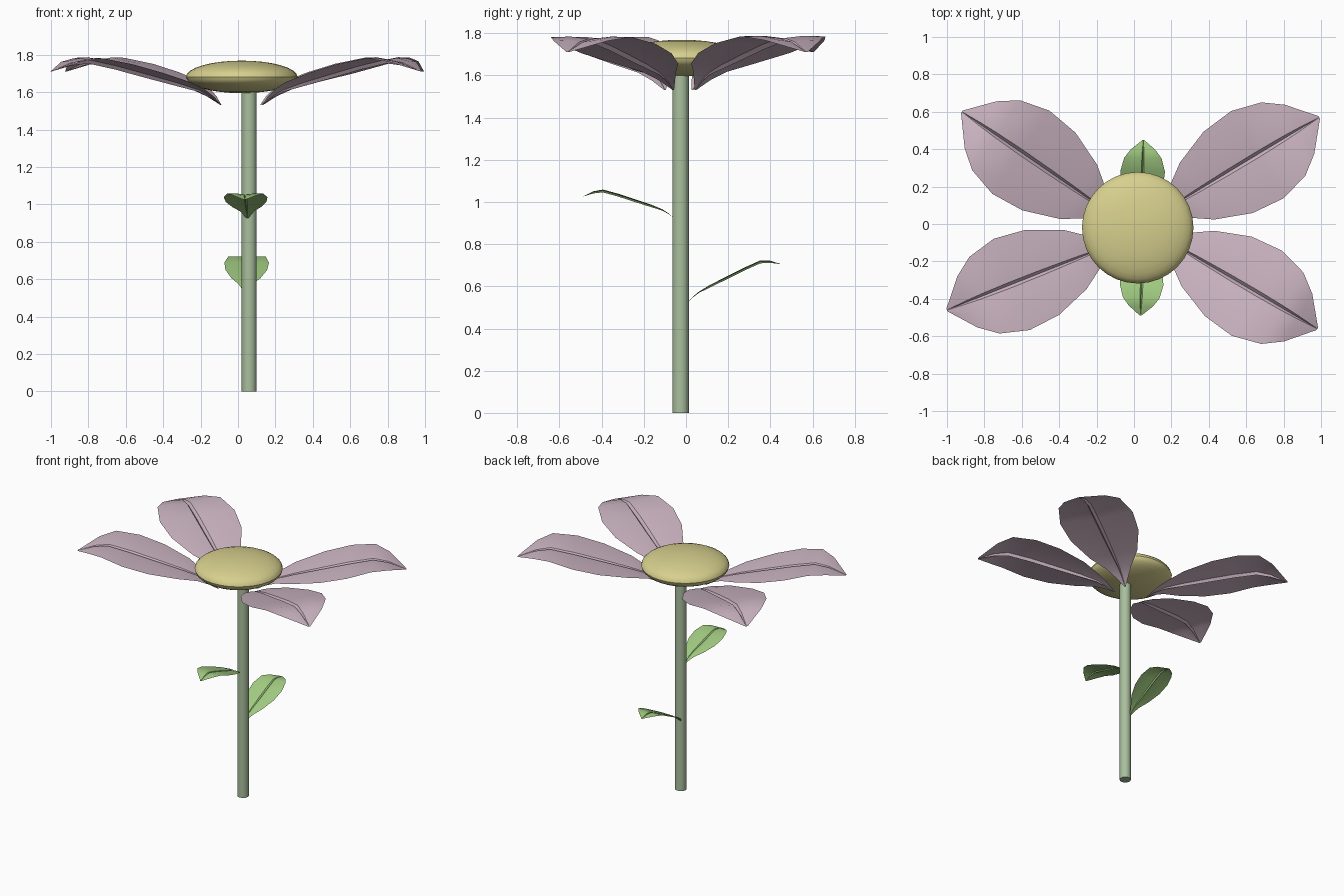
import bpy, math
from mathutils import Vector

if "Cube" in bpy.data.objects:
    bpy.data.objects.remove(bpy.data.objects["Cube"])


def material(name, rgb):
    m = bpy.data.materials.new(name)
    m.diffuse_color = (*rgb, 1)
    m.use_nodes = True
    m.node_tree.nodes["Principled BSDF"].inputs["Base Color"].default_value = m.diffuse_color
    return m


MAUVE = material("mauve", (0.60, 0.46, 0.54))
YELLOW = material("yellow", (0.68, 0.63, 0.27))
STEM = material("stem_green", (0.40, 0.52, 0.34))
LEAF = material("leaf_green", (0.36, 0.60, 0.22))

# Blade outline for unit length: (distance, half width, arch above the chord)
BLADE = [(0, 0.004, 0), (0.06, 0.045, 0.035), (0.13, 0.09, 0.058),
         (0.25, 0.175, 0.066), (0.44, 0.25, 0.08), (0.62, 0.268, 0.095),
         (0.78, 0.225, 0.10), (0.88, 0.15, 0.065), (1, 0.008, 0)]
# Creased cross section: (fraction of half width, lift)
SECTION = [(-1, 0.028), (-0.5, 0.03), (-0.06, 0.02), (0, 0),
           (0.06, 0.02), (0.5, 0.03), (1, 0.028)]


def blade(name, base, tip, mat, arch=1.0):
    base, tip = Vector(base), Vector(tip)
    chord = tip - base
    flat = Vector((chord.x, chord.y, 0))
    size = flat.length
    side = Vector((-flat.y, flat.x, 0)).normalized()
    verts, faces, n = [], [], len(SECTION)
    for t, w, h in BLADE:
        for s, lift in SECTION:
            p = base + chord * t + side * (s * w * size)
            p.z += size * (h * arch + lift * min(1, w / 0.2))
            verts.append(p)
    for i in range(len(BLADE) - 1):
        for j in range(n - 1):
            a = i * n + j
            faces.append((a, a + n, a + n + 1, a + 1)[::-1])
    # Normals face upward
    faces = [f[::-1] for f in faces]
    me = bpy.data.meshes.new(name)
    me.from_pydata(verts, [], faces)
    me.update()
    if sum(p.normal.z for p in me.polygons) < 0:
        me.flip_normals()
    me.materials.append(mat)
    ob = bpy.data.objects.new(name, me)
    bpy.context.collection.objects.link(ob)
    smooth(ob)


def smooth(ob):
    bpy.ops.object.select_all(action='DESELECT')
    ob.select_set(True)
    bpy.context.view_layer.objects.active = ob
    bpy.ops.object.shade_smooth_by_angle(angle=math.radians(30))


# Stem
bpy.ops.mesh.primitive_cylinder_add(vertices=16, radius=0.04, depth=1.65,
                                    location=(0.06, -0.025, 0.825))
stem = bpy.context.object
stem.name = "stem"
stem.data.materials.append(STEM)
smooth(stem)

# Flower centre
bpy.ops.mesh.primitive_uv_sphere_add(segments=32, ring_count=16, radius=1,
                                     location=(0.02, -0.02, 1.682))
centre = bpy.context.object
centre.name = "flower_centre"
centre.scale = (0.298, 0.298, 0.087)
bpy.ops.object.transform_apply(location=False, rotation=False, scale=True)
centre.data.materials.append(YELLOW)
smooth(centre)

# Petals
PETALS = [((0.12, 0.045, 1.53), (0.99, 0.57, 1.71)),
          ((-0.09, 0.03, 1.53), (-0.92, 0.60, 1.71)),
          ((-0.09, -0.10, 1.53), (-1.0, -0.46, 1.71)),
          ((0.13, -0.06, 1.53), (0.98, -0.56, 1.71))]
for i, (b, t) in enumerate(PETALS):
    blade(f"petal_{i + 1}", b, t, MAUVE, 0.85)

# Leaves
blade("lower_leaf", (0.04, 0.005, 0.52), (0.05, 0.45, 0.705), LEAF)
blade("upper_leaf", (0.05, -0.055, 0.92), (0.035, -0.49, 1.025), LEAF)
